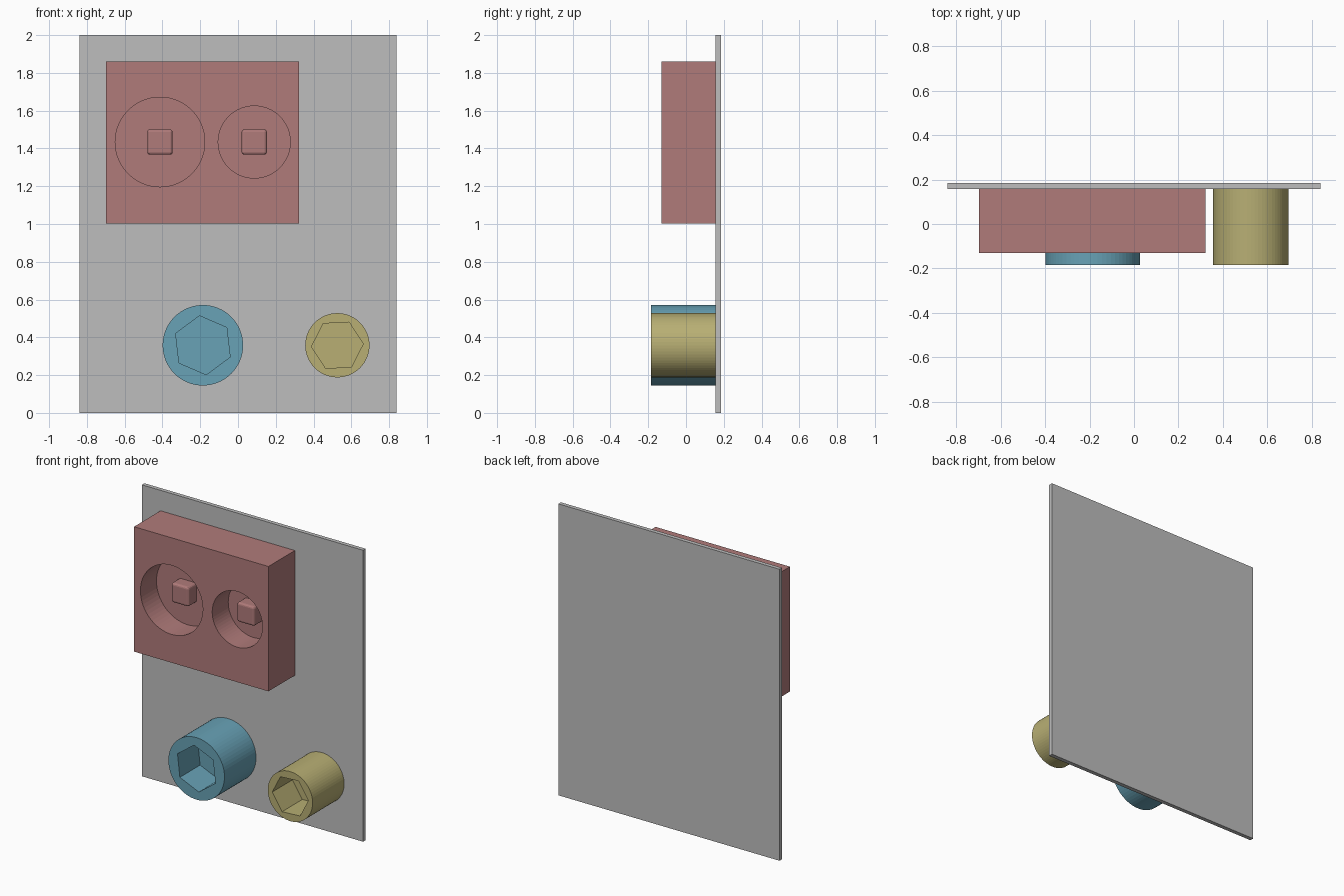
import bpy, math

if "Cube" in bpy.data.objects:
    bpy.data.objects.remove(bpy.data.objects["Cube"])

BACK = 0.157      # front surface of the board
FRONT = -0.185    # front of the round sockets


def srgb(*rgb):
    return [((c / 255 + 0.055) / 1.055) ** 2.4 for c in rgb] + [1.0]


def material(name, *rgb):
    m = bpy.data.materials.new(name)
    m.diffuse_color = srgb(*rgb)
    m.use_nodes = True
    m.node_tree.nodes["Principled BSDF"].inputs["Base Color"].default_value = m.diffuse_color
    return m


GREY = material("grey", 190, 190, 190)
RED = material("dusty red", 176, 123, 122)
BLUE = material("blue", 104, 162, 182)
YELLOW = material("yellow", 184, 175, 116)


def box(name, x0, x1, y0, y1, z0, z1, mat):
    bpy.ops.mesh.primitive_cube_add(size=1)
    ob = bpy.context.object
    ob.name = name
    ob.scale = (x1 - x0, y1 - y0, z1 - z0)
    ob.location = ((x0 + x1) / 2, (y0 + y1) / 2, (z0 + z1) / 2)
    bpy.ops.object.transform_apply(location=False, rotation=False, scale=True)
    ob.data.materials.append(mat)
    return ob


def prism(name, x, z, r, y0, y1, sides, mat, angle=0.0):
    """Prism along y; angle (degrees) of one corner from +x towards +z."""
    bpy.ops.mesh.primitive_cylinder_add(vertices=sides, radius=r, depth=y1 - y0)
    ob = bpy.context.object
    ob.name = name
    # first corner is at +y before tipping, which becomes +z
    ob.rotation_euler = (math.pi / 2, math.radians(90 - angle), 0)
    ob.rotation_mode = 'XYZ'
    ob.location = (x, (y0 + y1) / 2, z)
    ob.data.materials.append(mat)
    return ob


def cut(target, cutter):
    cutter.hide_render = True
    bpy.context.view_layer.update()
    mod = target.modifiers.new("cut", 'BOOLEAN')
    mod.object = cutter
    mod.operation = 'DIFFERENCE'
    mod.solver = 'EXACT'
    bpy.context.view_layer.objects.active = target
    bpy.ops.object.modifier_apply(modifier=mod.name)
    bpy.data.objects.remove(cutter)


# Backing board
box("board", -0.84, 0.84, BACK, 0.185, 0, 2, GREY)

# Block with two round recesses, each holding a rounded square peg
block = box("block", -0.698, 0.322, -0.13, BACK, 1.003, 1.86, RED)
FLOOR = 0.044
for i, (x, r) in enumerate([(-0.413, 0.237), (0.086, 0.191)], 1):
    cut(block, prism("recess_cutter", x, 1.434, r, -0.3, FLOOR, 64, RED))
    h = 0.067
    peg = box(f"peg_{i}", x - h, x + h, -0.043, FLOOR + 0.02,
              1.434 - h, 1.434 + h, RED)
    bev = peg.modifiers.new("round", 'BEVEL')
    bev.width, bev.segments = 0.015, 3

# Round sockets with hexagonal bores
for name, x, r, hex_r, angle, mat in [
        ("large_socket", -0.186, 0.213, 0.157, 36.6, BLUE),
        ("small_socket", 0.526, 0.17, 0.137, 3.0, YELLOW)]:
    socket = prism(name, x, 0.358, r, FRONT, BACK, 64, mat)
    cut(socket, prism("hex_cutter", x, 0.358, hex_r, -0.4, FRONT + 0.22, 6, mat, angle))
